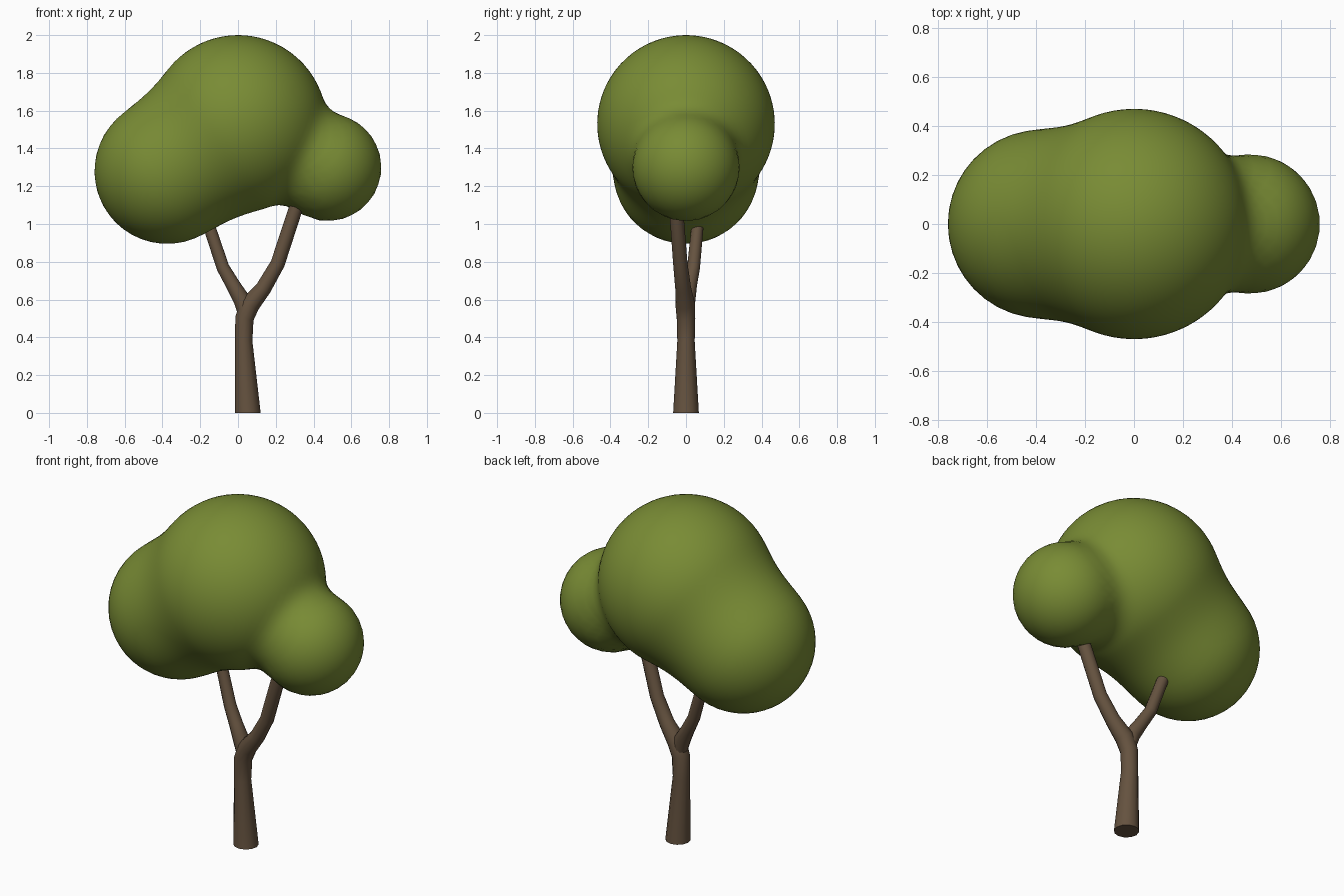
import bpy, bmesh, math
from mathutils import Vector

if "Cube" in bpy.data.objects:
    bpy.data.objects.remove(bpy.data.objects["Cube"])


def make_object(name, bm, color):
    bmesh.ops.recalc_face_normals(bm, faces=bm.faces)
    mesh = bpy.data.meshes.new(name)
    bm.to_mesh(mesh)
    bm.free()
    obj = bpy.data.objects.new(name, mesh)
    bpy.context.collection.objects.link(obj)
    mat = bpy.data.materials.new(name + "_color")
    mat.diffuse_color = color
    mat.use_nodes = True
    mat.node_tree.nodes["Principled BSDF"].inputs["Base Color"].default_value = mat.diffuse_color
    mesh.materials.append(mat)
    bpy.ops.object.select_all(action='DESELECT')
    obj.select_set(True)
    bpy.context.view_layer.objects.active = obj
    bpy.ops.object.shade_smooth_by_angle(angle=math.radians(50))
    return obj


def tube(name, path, color, sides=12):
    """Tapered tube through (x, y, z, radius) points."""
    bm = bmesh.new()
    pts = [Vector(p[:3]) for p in path]
    up = Vector((0, 0, 1))
    rings = []
    for i, p in enumerate(pts):
        ahead = (pts[min(i + 1, len(pts) - 1)] - p).normalized()
        behind = (p - pts[max(i - 1, 0)]).normalized()
        turn = up.rotation_difference(up if i == 0 else ahead + behind)
        r = path[i][3]
        rings.append([bm.verts.new(p + turn @ Vector((
            r * math.cos(math.tau * k / sides), r * math.sin(math.tau * k / sides), 0)))
            for k in range(sides)])
    for a, b in zip(rings, rings[1:]):
        for k in range(sides):
            n = (k + 1) % sides
            bm.faces.new((a[k], a[n], b[n], b[k]))
    bm.faces.new(rings[0])
    bm.faces.new(rings[-1])
    return make_object(name, bm, color)


BARK = (0.13, 0.085, 0.05, 1)
LEAF = (0.19, 0.26, 0.035, 1)

# Trunk flowing into the right branch
tube("trunk", [(0.052, 0, 0, 0.068), (0.03, 0, 0.38, 0.046), (0.034, 0, 0.5, 0.049),
               (0.064, -0.004, 0.575, 0.052), (0.135, -0.015, 0.66, 0.042),
               (0.21, -0.03, 0.79, 0.038), (0.305, -0.052, 1.08, 0.037),
               (0.34, -0.06, 1.2, 0.035)], BARK)

# Left branch growing out of the fork
tube("left_branch", [(0.045, 0, 0.5, 0.038), (0.02, 0.005, 0.6, 0.045),
                     (-0.025, 0.02, 0.675, 0.038), (-0.08, 0.04, 0.77, 0.034),
                     (-0.15, 0.06, 0.98, 0.032), (-0.167, 0.065, 1.04, 0.031)], BARK)

# Crown: three balls blended into one smooth skin
MAIN = (Vector((0, 0, 1.53)), 0.47)
SIDES = [(Vector((-0.375, 0, 1.28)), 0.385, 0.16), (Vector((0.475, 0, 1.3)), 0.284, 0.1)]


def crown_distance(p):
    d = (p - MAIN[0]).length - MAIN[1]
    for center, radius, blend in SIDES:
        e = (p - center).length - radius
        h = max(blend - abs(d - e), 0) / blend
        d = min(d, e) - h * h * blend / 4
    return d


bm = bmesh.new()
bmesh.ops.create_icosphere(bm, subdivisions=5, radius=1)
core = Vector((0, 0, 1.37))
for v in bm.verts:
    ray = v.co.normalized()
    reach = 1.3
    for _ in range(50):
        reach -= crown_distance(core + ray * reach)
    v.co = core + ray * reach
make_object("crown", bm, LEAF)
